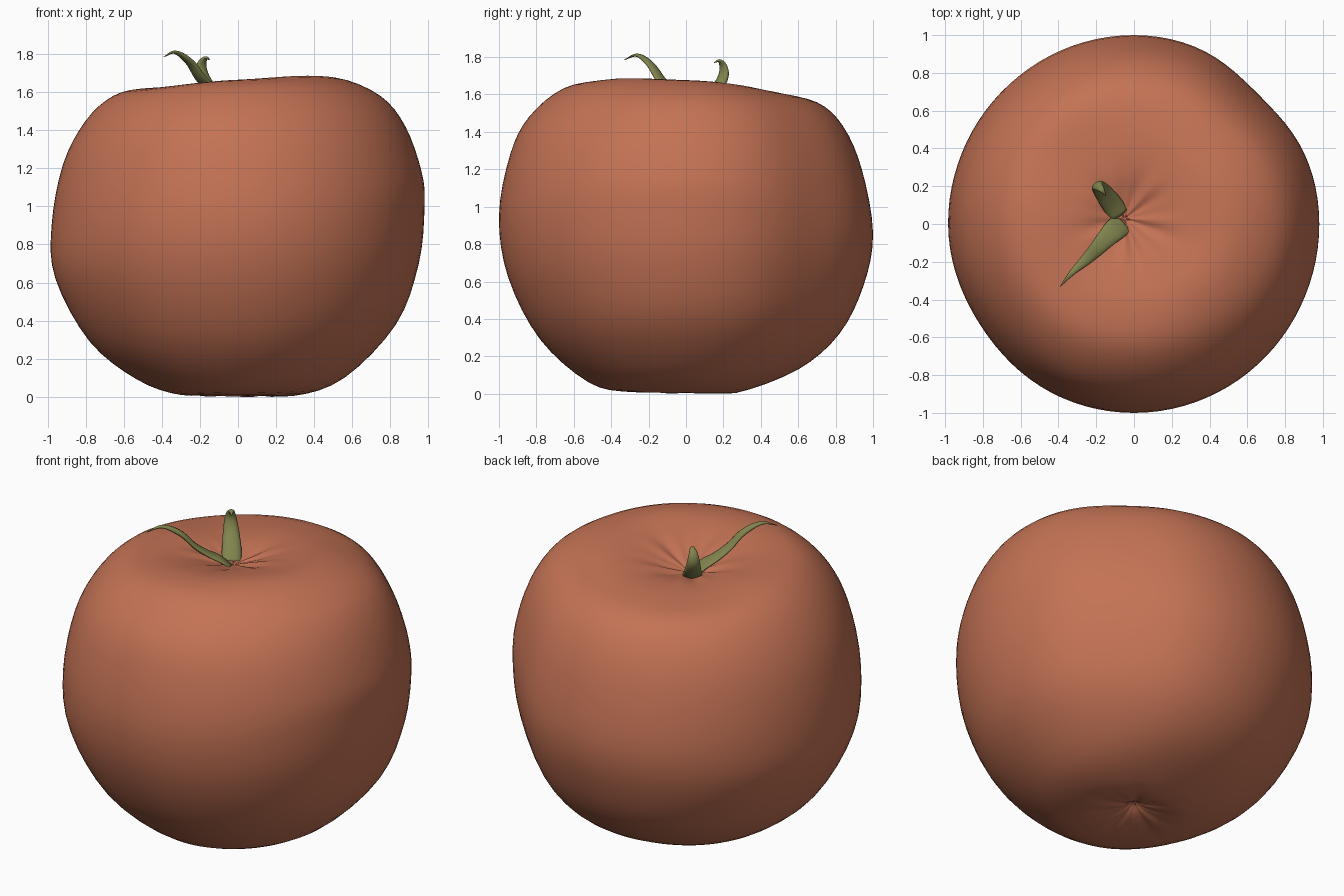
import bpy, bmesh, math
from mathutils import Vector

if "Cube" in bpy.data.objects:
    bpy.data.objects.remove(bpy.data.objects["Cube"])


def spline(pts, steps):
    """Catmull-Rom samples through a list of points."""
    pts = [Vector(p) for p in pts]
    ext = [2 * pts[0] - pts[1]] + pts + [2 * pts[-1] - pts[-2]]
    out = []
    for i in range(1, len(ext) - 2):
        a, b, c, d = ext[i - 1:i + 3]
        for s in range(steps):
            t = s / steps
            out.append(0.5 * (2 * b + (c - a) * t + (2 * a - 5 * b + 4 * c - d) * t ** 2
                              + (3 * b - a - 3 * c + d) * t ** 3))
    return out + [pts[-1]]


def loft(name, rings, color):
    """Skin closed rings of points; both ends are closed with a fan."""
    bm = bmesh.new()
    loops = [[bm.verts.new(p) for p in ring] for ring in rings]
    n = len(loops[0])
    for a, b in zip(loops, loops[1:]):
        for i in range(n):
            j = (i + 1) % n
            bm.faces.new((a[i], a[j], b[j], b[i]))
    for loop in (loops[0], loops[-1]):
        c = bm.verts.new(sum((v.co for v in loop), Vector()) / n)
        for i in range(n):
            bm.faces.new((loop[i], loop[(i + 1) % n], c))
    bmesh.ops.recalc_face_normals(bm, faces=bm.faces)
    for f in bm.faces:
        f.smooth = True
    me = bpy.data.meshes.new(name)
    bm.to_mesh(me)
    bm.free()
    ob = bpy.data.objects.new(name, me)
    bpy.context.collection.objects.link(ob)
    mat = bpy.data.materials.new(name + "_colour")
    mat.diffuse_color = color
    mat.use_nodes = True
    mat.node_tree.nodes["Principled BSDF"].inputs["Base Color"].default_value = mat.diffuse_color
    me.materials.append(mat)
    return ob


def bump(a, deg, width):
    """Bell curve around one compass angle."""
    d = (math.degrees(a) - deg + 180) % 360 - 180
    return math.exp(-(d / width) ** 2)


# Fruit: four side profiles (radius, height), blended around the axis
right = [(.01, .07), (.1, .03), (.3, .005), (.56, .1), (.83, .38), (.95, .7), (.98, 1.0),
         (.965, 1.18), (.88, 1.42), (.75, 1.58), (.53, 1.67), (.3, 1.645), (.12, 1.585), (.01, 1.545)]
left = [(.01, .07), (.1, .03), (.3, .01), (.53, .09), (.78, .29), (.96, .62), (.98, .9),
        (.92, 1.22), (.8, 1.45), (.65, 1.585), (.48, 1.625), (.28, 1.61), (.12, 1.57), (.01, 1.545)]
front = [(.01, .07), (.1, .03), (.3, .01), (.52, .06), (.78, .29), (.95, .62), (1.0, .95),
         (.94, 1.28), (.84, 1.48), (.66, 1.63), (.46, 1.662), (.27, 1.63), (.12, 1.58), (.01, 1.545)]
back = [(.01, .07), (.1, .03), (.27, .005), (.6, .13), (.82, .32), (.95, .58), (1.0, .86),
        (.94, 1.2), (.84, 1.43), (.7, 1.56), (.48, 1.605), (.28, 1.6), (.12, 1.565), (.01, 1.545)]
R, L, F, B = (spline(p, 4) for p in (right, left, front, back))
N = 96
rings = []
for k in range(len(R)):
    ring = []
    for i in range(N):
        a = 2 * math.pi * i / N
        c, s = math.cos(a), math.sin(a)
        r, z = (R if c > 0 else L)[k] * c * c + (B if s > 0 else F)[k] * s * s
        # slightly flattened flanks
        r *= 1 - (.04 * bump(a, 46, 18) + .015 * bump(a, 214, 20)) * min(1, r)
        # pinched creases around both dimples
        pinch = math.exp(-((r - .15) / .12) ** 2)
        crease = math.sin(7 * a + 1) + .7 * math.sin(12 * a + 2.3)
        z += .005 * pinch * crease * (1 if z > .8 else .6)
        # crown leans: high at front right, low at back left and front left
        if z > 1.2:
            crown = math.exp(-((r - .5) / .25) ** 2) * min(1, (z - 1.2) / .3)
            z += crown * (.02 * bump(a, -45, 35) - .03 * bump(a, 135, 35) - .012 * bump(a, 225, 30))
        off = max(0, 1 - r) ** 2 if z > 1.2 else 0
        ring.append(Vector((r * c - .05 * off, r * s + .03 * off, max(z, 0))))
    rings.append(ring)
loft("fruit_body", rings, (.55, .17, .09, 1))


# Stem leaves: flattened, tapering, curled tubes
def leaf(name, path, side, widths, thick):
    side = Vector(side).normalized()
    pts = spline(path, 5)
    w = [v.x for v in spline([(x, 0) for x in widths], 5)]
    rings = []
    for i, p in enumerate(pts):
        t = (pts[min(i + 1, len(pts) - 1)] - pts[max(i - 1, 0)]).normalized()
        u = (side - t * side.dot(t)).normalized()
        v = t.cross(u)
        h = min(thick, w[i] * .6)
        rings.append([p + u * w[i] / 2 * math.cos(q) + v * h / 2 * math.sin(q)
                      for q in (2 * math.pi * j / 12 for j in range(12))])
    return loft(name, rings, (.22, .23, .075, 1))


leaf("long_stem_leaf",
     [(-.06, .0, 1.54), (-.1, -.03, 1.585), (-.15, -.08, 1.625), (-.2, -.135, 1.68),
      (-.255, -.19, 1.76), (-.33, -.26, 1.81), (-.39, -.33, 1.785)],
     (.75, -.65, 0), [.12, .12, .1, .08, .06, .03, .004], .03)
leaf("short_stem_leaf",
     [(-.08, .05, 1.54), (-.12, .11, 1.58), (-.165, .17, 1.64), (-.19, .2, 1.7),
      (-.19, .2, 1.75), (-.17, .18, 1.78), (-.15, .15, 1.77)],
     (.8, .6, 0), [.11, .11, .095, .075, .055, .03, .005], .045)
